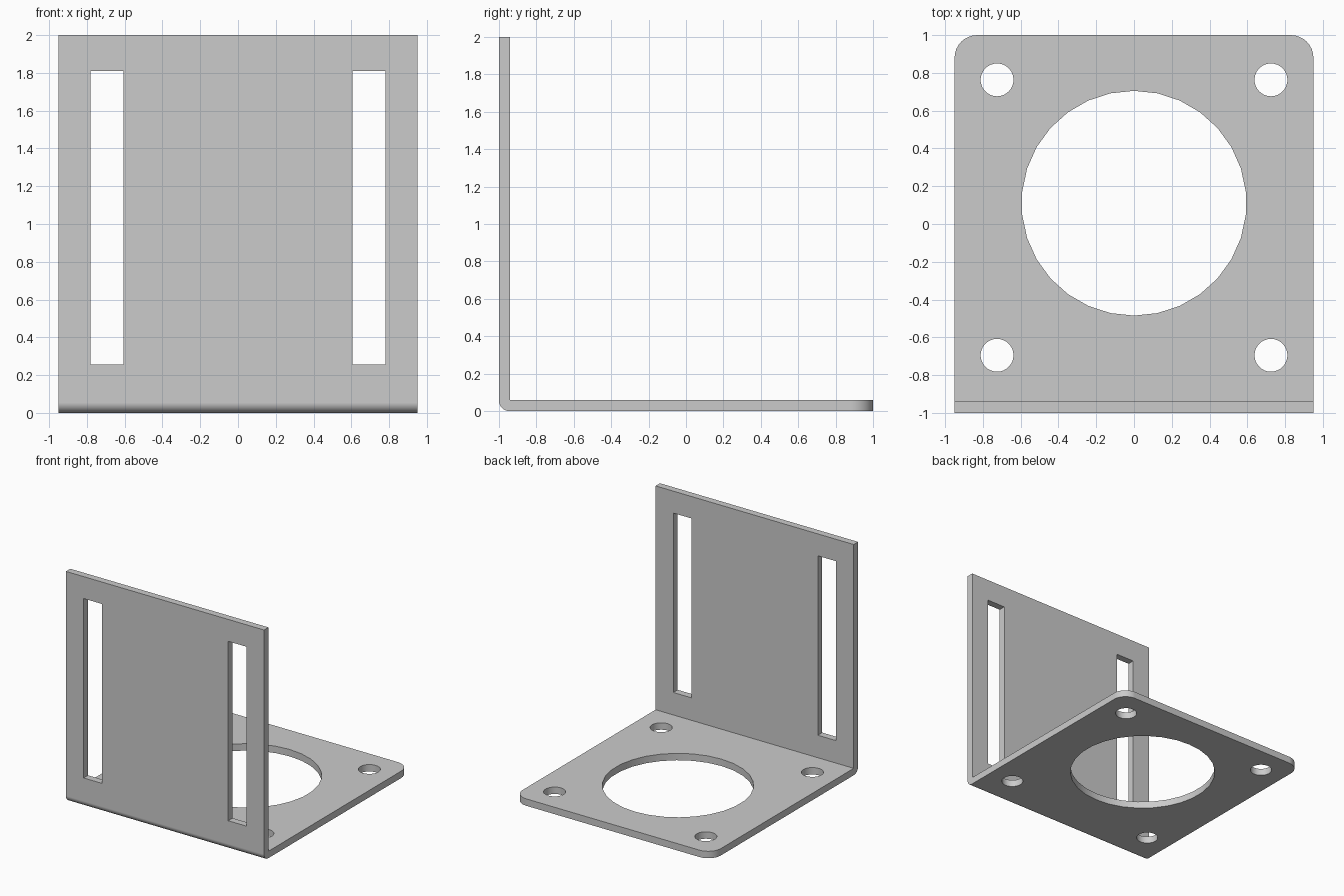
import bpy, bmesh, math
from mathutils import Matrix

if "Cube" in bpy.data.objects:
    bpy.data.objects.remove(bpy.data.objects["Cube"])

W, T = 0.95, 0.06           # half width, sheet thickness
BEND, CORNER = 0.055, 0.12  # outer bend radius, rounded plate corners


def mesh_object(name, bm):
    bmesh.ops.recalc_face_normals(bm, faces=bm.faces)
    mesh = bpy.data.meshes.new(name)
    bm.to_mesh(mesh)
    bm.free()
    obj = bpy.data.objects.new(name, mesh)
    bpy.context.collection.objects.link(obj)
    return obj


def round_edges(bm, test, radius, segments):
    edges = [e for e in bm.edges if all(test(v.co) for v in e.verts)]
    bmesh.ops.bevel(bm, geom=edges, offset=radius, segments=segments,
                    profile=0.5, affect='EDGES', clamp_overlap=False)


def add_round_cutter(bm, x, y, r):
    bmesh.ops.create_cone(bm, cap_ends=True, segments=30, radius1=r, radius2=r,
                          depth=0.3, matrix=Matrix.Translation((x, y, 0))
                          @ Matrix.Rotation(math.pi / 2, 4, 'Z')
                          @ Matrix.Rotation(math.radians(6), 4, 'Z'))


# Folded sheet: L profile swept across the width
bm = bmesh.new()
profile = [(-1, 0), (1, 0), (1, T), (-1 + T, T), (-1 + T, 2), (-1, 2)]
face = bm.faces.new([bm.verts.new((-W, y, z)) for y, z in profile])
swept = bmesh.ops.extrude_face_region(bm, geom=[face])['geom']
bmesh.ops.translate(bm, vec=(2 * W, 0, 0),
                    verts=[g for g in swept if isinstance(g, bmesh.types.BMVert)])
# Outer bend, then the two rear corners of the base plate
round_edges(bm, lambda c: c.y < -0.999 and c.z < 0.001, BEND, 8)
for side in (-1, 1):
    round_edges(bm, lambda c: c.y > 0.999 and c.x * side > W - 0.001, CORNER, 8)
bracket = mesh_object("motor_bracket", bm)

# Cutters: central opening, four screw holes, two adjustment slots
bm = bmesh.new()
add_round_cutter(bm, 0, 0.11, 0.595)
for x in (-0.725, 0.725):
    for y in (-0.695, 0.763):
        add_round_cutter(bm, x, y, 0.087)
for side in (-1, 1):
    bmesh.ops.create_cube(bm, size=1, matrix=Matrix.Translation((side * 0.693, -0.97, 1.0325))
                          @ Matrix.Diagonal((0.174, 0.2, 1.555, 1)))
cutter = mesh_object("hole_cutters", bm)
cutter.hide_render = True

# Cut the openings
cut = bracket.modifiers.new("openings", 'BOOLEAN')
cut.object = cutter
cut.operation = 'DIFFERENCE'
cut.solver = 'EXACT'
bpy.context.view_layer.objects.active = bracket
bracket.select_set(True)
bpy.ops.object.modifier_apply(modifier=cut.name)
bpy.data.objects.remove(cutter)

# Smooth bends and holes, flat sheet faces
bpy.ops.object.shade_smooth_by_angle(angle=math.radians(30))
weighted = bracket.modifiers.new("flat_sheet_shading", 'WEIGHTED_NORMAL')
weighted.keep_sharp = True
